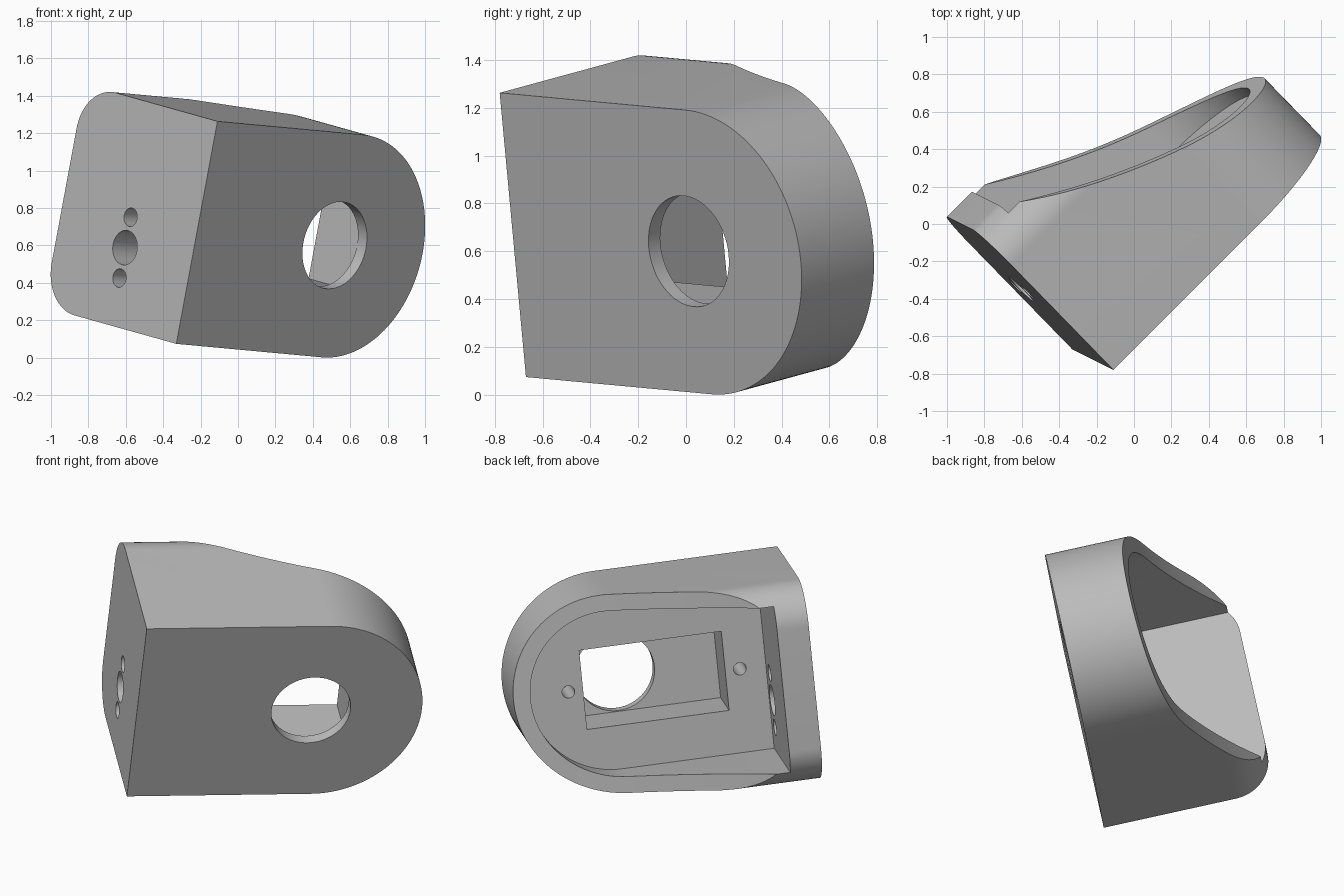
import bpy, bmesh, math
from mathutils import Vector, Matrix

cube = bpy.data.objects.get("Cube")
if cube:
    bpy.data.objects.remove(cube, do_unlink=True)

# Bracket dimensions in its own frame: u along plate, v depth, w height
H, DEPTH, UC = 1.215, 1.036, 1.102
R, RIM, WALL, FLOOR, LIP, FILLET = H / 2, 0.1, 0.19, 0.39, 0.07, 0.24
BIG = 3.0

grey = bpy.data.materials.new("plain grey")
grey.use_nodes = True
colour = (0.5, 0.5, 0.5, 1)
grey.diffuse_color = colour
grey.node_tree.nodes["Principled BSDF"].inputs["Base Color"].default_value = colour


def arc(cx, cy, r, a0, a1, n):
    return [(cx + r * math.cos(math.radians(a0 + (a1 - a0) * i / n)),
             cy + r * math.sin(math.radians(a0 + (a1 - a0) * i / n))) for i in range(n + 1)]


def prism(name, pts, axis, lo, hi):
    """Extrude a 2D profile along u, v or w; the profile uses the other two axes in order."""
    def place(p, d):
        return {"u": (d, p[0], p[1]), "v": (p[0], d, p[1]), "w": (p[0], p[1], d)}[axis]
    bm = bmesh.new()
    base = [bm.verts.new(place(p, lo)) for p in pts]
    top = [bm.verts.new(place(p, hi)) for p in pts]
    bm.faces.new(base)
    bm.faces.new(top)
    for i in range(len(pts)):
        j = (i + 1) % len(pts)
        bm.faces.new((base[i], base[j], top[j], top[i]))
    bmesh.ops.recalc_face_normals(bm, faces=bm.faces)
    mesh = bpy.data.meshes.new(name)
    bm.to_mesh(mesh)
    bm.free()
    mesh.materials.append(grey)
    ob = bpy.data.objects.new(name, mesh)
    bpy.context.collection.objects.link(ob)
    return ob


def combine(target, tool, operation):
    """Apply a boolean and discard the tool."""
    mod = target.modifiers.new("cut", "BOOLEAN")
    mod.operation, mod.solver, mod.object = operation, "EXACT", tool
    bpy.context.view_layer.objects.active = target
    bpy.ops.object.modifier_apply(modifier=mod.name)
    bpy.data.objects.remove(tool, do_unlink=True)


def rect(x0, x1, y0, y1):
    return [(x0, y0), (x1, y0), (x1, y1), (x0, y1)]


def circle(x, y, r, n=48):
    return arc(x, y, r, 0, 360, n)[:-1]


def rear(u):
    """Concave sweep of the rear edge from the wall to the round end."""
    return 0.836 - 0.54 * (u - 0.54) + 0.165 * (u - 0.54) ** 2


# Body: round-ended plate, limited by the filleted wall and the swept rear
body = prism("bracket_body", [(0, 0)] + arc(UC, R, R, -90, 90, 64) + [(0, H)], "v", 0, DEPTH)
side = [(-1, -1), (DEPTH - FILLET, -1)] + arc(DEPTH - FILLET, FILLET, FILLET, -90, 0, 20) \
    + arc(DEPTH - FILLET, H - FILLET, FILLET, 0, 90, 20) + [(DEPTH - FILLET, BIG), (-1, BIG)]
side = [p for p in side if p[1] not in (-1, BIG)]
combine(body, prism("wall_outline", [(-1, 0)] + side + [(-1, H)], "u", -1, BIG), "INTERSECT")
sweep = [(-0.5 + i * 0.05, rear(-0.5 + i * 0.05)) for i in range(50)]
combine(body, prism("rear_outline", [(-0.5, -1)] + sweep + [(sweep[-1][0], -1)], "w", -1, BIG),
        "INTERSECT")

# Rear pocket, rectangular recess and front opening
pocket = [(WALL, RIM)] + arc(UC, R, R - RIM, -90, 90, 64) + [(WALL, H - RIM)]
combine(body, prism("pocket", pocket, "v", FLOOR, BIG), "DIFFERENCE")
combine(body, prism("recess", rect(0.434, 1.286, R - 0.242, R + 0.242), "v", LIP, FLOOR + 0.2),
        "DIFFERENCE")
combine(body, prism("opening", circle(1.044, R, 0.237, 64), "v", -0.5, LIP + 0.1), "DIFFERENCE")

# Blind screw holes in the pocket floor
for u in (0.346, 1.374):
    combine(body, prism("screw_hole", circle(u, R, 0.038, 24), "v", 0.14, FLOOR + 0.2), "DIFFERENCE")

# Three holes through the side wall
for w, r in ((0.259, 0.05), (0.425, 0.093), (0.591, 0.05)):
    combine(body, prism("wall_hole", circle(0.513, w, r, 32), "u", -0.5, WALL + 0.1), "DIFFERENCE")

# Tilt the bracket into its resting pose
up = Vector((0.181, -0.0905, 0.979)).normalized()
along = Vector((0.7055, 0.7055, -0.068))
along = (along - up * along.dot(up)).normalized()
pose = Matrix((along, up.cross(along), up)).transposed().to_4x4()
pose.translation = (-0.33, -0.67, 0.08)
body.data.transform(pose)
low = min(v.co.z for v in body.data.vertices)
body.data.transform(Matrix.Translation((0, 0, -low)))

bpy.ops.object.select_all(action="DESELECT")
body.select_set(True)
bpy.context.view_layer.objects.active = body
bpy.ops.object.shade_smooth_by_angle(angle=math.radians(25))
